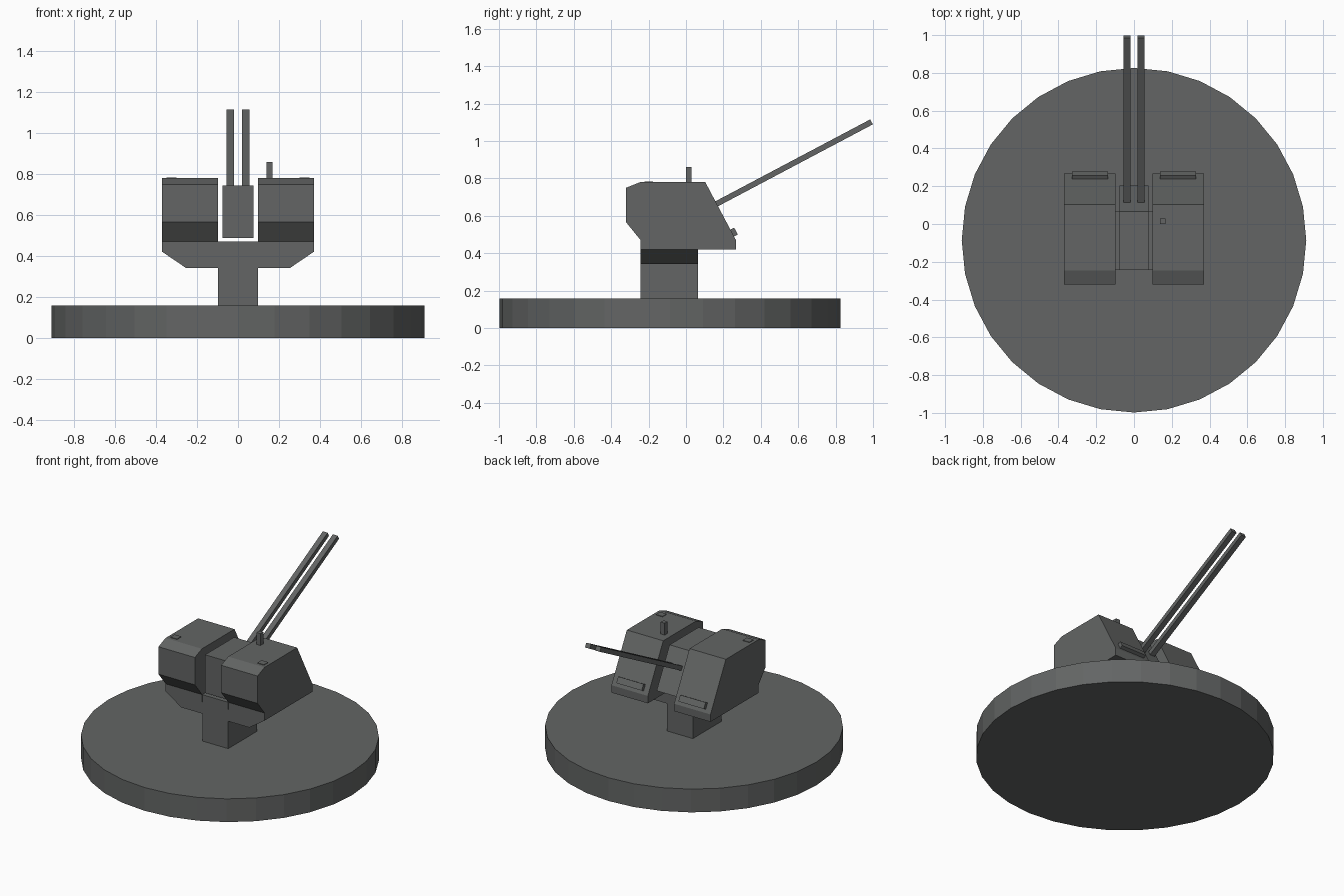
import bpy, bmesh, math
from mathutils import Matrix, Vector

if "Cube" in bpy.data.objects:
    bpy.data.objects.remove(bpy.data.objects["Cube"])

grey = bpy.data.materials.new("gunmetal grey")
grey.diffuse_color = (0.125, 0.131, 0.129, 1)
grey.use_nodes = True
grey.node_tree.nodes["Principled BSDF"].inputs["Base Color"].default_value = grey.diffuse_color


def finish(name, bm):
    bmesh.ops.recalc_face_normals(bm, faces=bm.faces)
    me = bpy.data.meshes.new(name)
    bm.to_mesh(me)
    bm.free()
    me.materials.append(grey)
    ob = bpy.data.objects.new(name, me)
    bpy.context.collection.objects.link(ob)
    return ob


def box(name, center, size, tilt=0.0):
    """Box, tilted about the x axis."""
    bm = bmesh.new()
    m = (Matrix.Translation(center) @ Matrix.Rotation(tilt, 4, 'X')
         @ Matrix.Diagonal((*size, 1)))
    bmesh.ops.create_cube(bm, size=1, matrix=m)
    return finish(name, bm)


def prism(name, pts, offset):
    """Extrude a closed outline of 3D points by an offset."""
    bm = bmesh.new()
    face = bm.faces.new([bm.verts.new(p) for p in pts])
    ext = bmesh.ops.extrude_face_region(bm, geom=[face])
    verts = [g for g in ext["geom"] if isinstance(g, bmesh.types.BMVert)]
    bmesh.ops.translate(bm, vec=offset, verts=verts)
    return finish(name, bm)


# Round base
bm = bmesh.new()
bmesh.ops.create_cone(bm, cap_ends=True, segments=32, radius1=0.912, radius2=0.912,
                      depth=0.157, matrix=Matrix.Translation((0, -0.086, 0.0785)))
finish("base_disc", bm)

# Pedestal with a flared cradle, stepped up between the pods
half = [(0.097, 0.15), (0.097, 0.342), (0.255, 0.342), (0.37, 0.42),
        (0.097, 0.42), (0.097, 0.47)]
outline = half + [(-x, z) for x, z in reversed(half)]
prism("pedestal", [(x, -0.243, z) for x, z in outline], (0, 0.308, 0))

# Side pods with sight plates and roof hatches
pod = [(-0.32, 0.75), (-0.245, 0.78), (0.103, 0.78), (0.267, 0.47),
       (0.267, 0.42), (-0.243, 0.42), (-0.243, 0.47), (-0.32, 0.565)]
slope = math.atan2(0.31, 0.164)
for side, s in (("left", -1), ("right", 1)):
    prism(side + "_pod", [(s * 0.098, y, z) for y, z in pod], (s * 0.272, 0, 0))
    box(side + "_sight_plate", (s * 0.232, 0.254, 0.511), (0.19, 0.042, 0.03), -slope)
    box(side + "_hatch", (s * 0.325, -0.2, 0.78), (0.05, 0.045, 0.008))

# Gun block between the pods
block = [(-0.243, 0.487), (0.205, 0.487), (0.067, 0.745), (-0.243, 0.745)]
prism("gun_block", [(-0.076, y, z) for y, z in block], (0.152, 0, 0))

# Twin barrels
a, b = Vector((0, 0.115, 0.638)), Vector((0, 0.992, 1.102))
d = b - a
for side, s in (("left", -1), ("right", 1)):
    box(side + "_barrel", (a + b) / 2 + Vector((s * 0.0375, 0, 0)),
        (0.036, d.length, 0.03), math.atan2(d.z, d.y))

# Periscope on the right pod
box("periscope", (0.153, 0.015, 0.815), (0.03, 0.03, 0.09))
